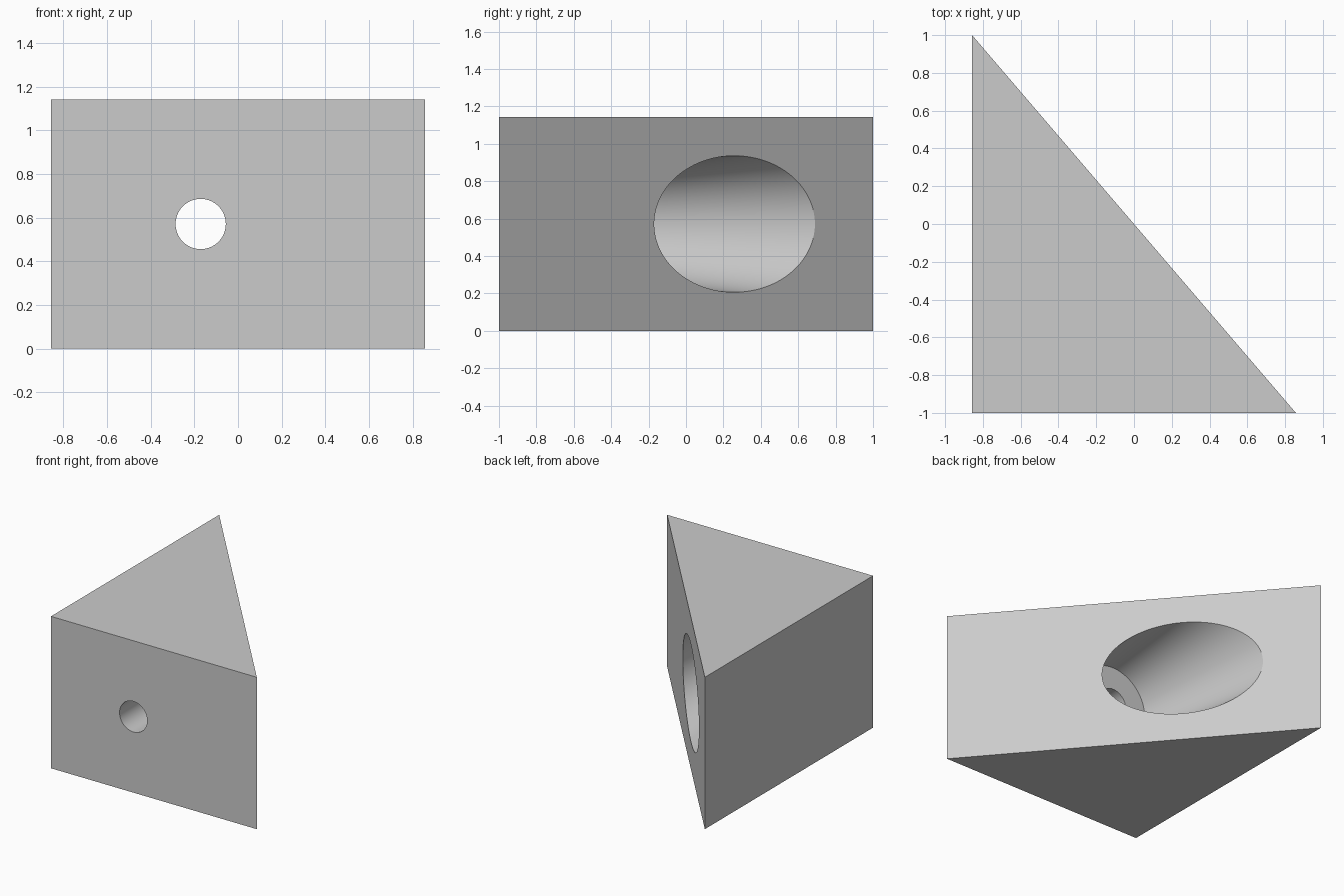
import bpy, bmesh
from math import radians, pi
from mathutils import Matrix

cube = bpy.data.objects.get("Cube")
if cube:
    bpy.data.objects.remove(cube, do_unlink=True)

HALF_W, HEIGHT = 0.857, 1.143
HOLE_X, HOLE_Z = -0.171, HEIGHT / 2

grey = bpy.data.materials.new("light grey")
grey.use_nodes = True
grey.diffuse_color = (0.6, 0.6, 0.6, 1)
grey.node_tree.nodes["Principled BSDF"].inputs["Base Color"].default_value = (0.6, 0.6, 0.6, 1)


def add_object(name, bm):
    bmesh.ops.recalc_face_normals(bm, faces=bm.faces)
    mesh = bpy.data.meshes.new(name)
    bm.to_mesh(mesh)
    bm.free()
    mesh.materials.append(grey)
    obj = bpy.data.objects.new(name, mesh)
    bpy.context.collection.objects.link(obj)
    return obj


def bore_cutter(name, y0, y1, r0, r1):
    """Round cutter along y, radius r0 at y0 and r1 at y1."""
    bm = bmesh.new()
    place = Matrix.Translation((HOLE_X, (y0 + y1) / 2, HOLE_Z)) @ Matrix.Rotation(-pi / 2, 4, 'X')
    bmesh.ops.create_cone(bm, cap_ends=True, segments=96, radius1=r0, radius2=r1,
                          depth=y1 - y0, matrix=place)
    obj = add_object(name, bm)
    obj.hide_render = True
    obj.hide_set(True)
    return obj


# Triangular wedge block
bm = bmesh.new()
corners = [(-HALF_W, -1), (HALF_W, -1), (-HALF_W, 1)]
base = bm.faces.new([bm.verts.new((x, y, 0)) for x, y in corners])
top = bmesh.ops.extrude_face_region(bm, geom=[base])["geom"]
bmesh.ops.translate(bm, vec=(0, 0, HEIGHT),
                    verts=[g for g in top if isinstance(g, bmesh.types.BMVert)])
wedge = add_object("wedge_block", bm)

# Tapered pocket from the slope, and the narrow hole through its floor
cutters = [bore_cutter("tapered_pocket_cutter", -0.429, 1.0, 0.286, 0.457),
           bore_cutter("through_hole_cutter", -1.2, 0.0, 0.115, 0.115)]
bpy.context.view_layer.objects.active = wedge
wedge.select_set(True)
for cutter in cutters:
    mod = wedge.modifiers.new(cutter.name, 'BOOLEAN')
    mod.operation = 'DIFFERENCE'
    mod.solver = 'EXACT'
    mod.object = cutter
    bpy.ops.object.modifier_apply(modifier=mod.name)
    bpy.data.objects.remove(cutter, do_unlink=True)

bpy.ops.object.shade_smooth_by_angle(angle=radians(30))
